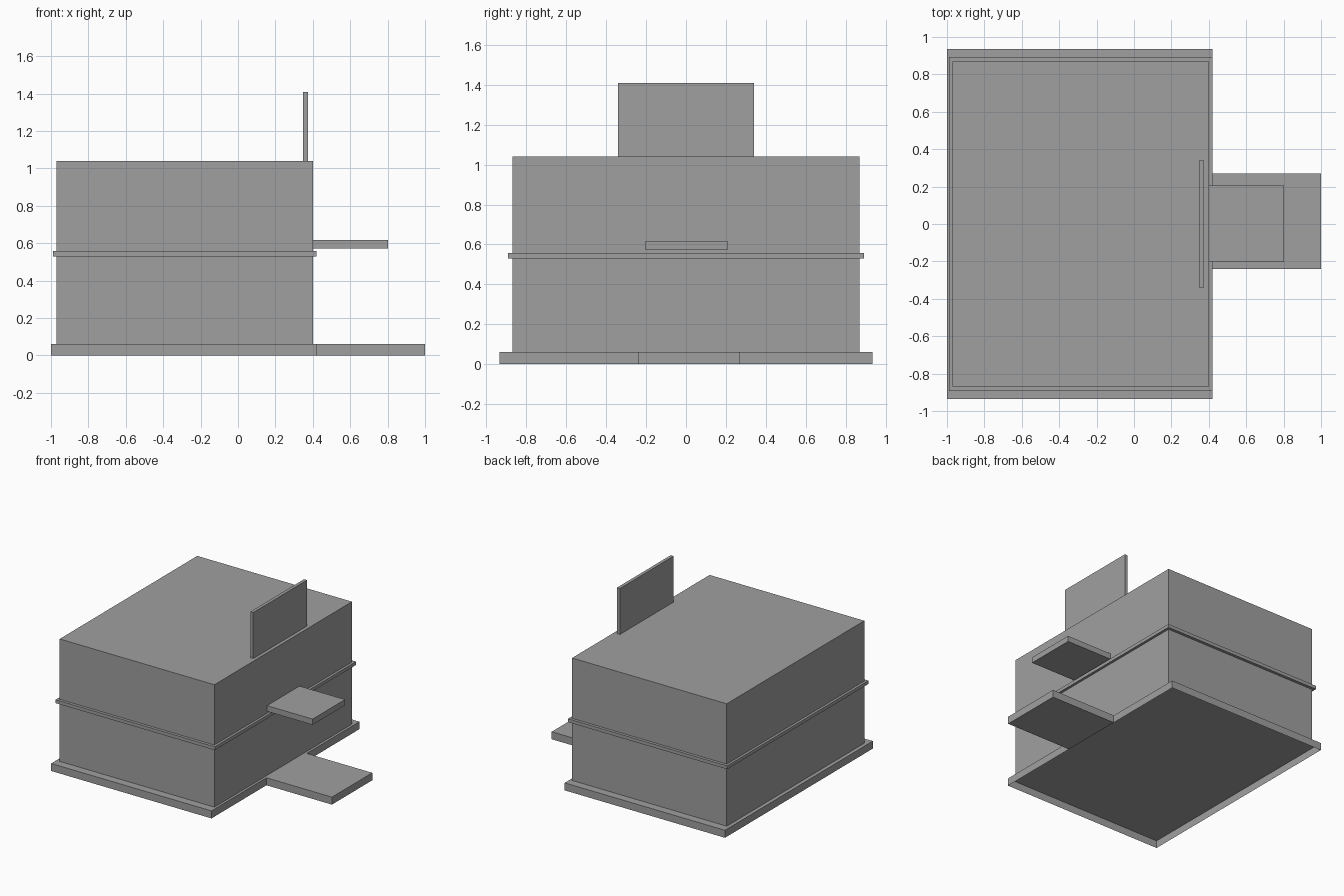
import bpy
import bmesh
from mathutils import Vector

default = bpy.data.objects.get("Cube")
if default:
    bpy.data.objects.remove(default, do_unlink=True)

grey = bpy.data.materials.new("plain grey")
grey.use_nodes = True
colour = (0.35, 0.35, 0.35, 1)
grey.diffuse_color = colour
grey.node_tree.nodes["Principled BSDF"].inputs["Base Color"].default_value = colour


def box(name, low, high, open_bottom=False):
    """Flat-faced box between two corners, optionally without its underside."""
    low, high = Vector(low), Vector(high)
    bm = bmesh.new()
    bmesh.ops.create_cube(bm, size=1)
    for v in bm.verts:
        v.co = (low + high) / 2 + v.co * (high - low)
    bm.normal_update()
    if open_bottom:
        under = [f for f in bm.faces if f.normal.z < -0.9]
        bmesh.ops.delete(bm, geom=under, context='FACES_ONLY')
    mesh = bpy.data.meshes.new(name)
    bm.to_mesh(mesh)
    bm.free()
    mesh.materials.append(grey)
    obj = bpy.data.objects.new(name, mesh)
    bpy.context.collection.objects.link(obj)
    return obj


# Hollow plinth and the building standing on it
box("plinth", (-1, -0.935, 0), (0.42, 0.935, 0.06), open_bottom=True)
box("building_body", (-0.97, -0.87, 0.06), (0.4, 0.87, 1.04), open_bottom=True)

# Thin ledge around the building between the floors
box("floor_band", (-0.99, -0.893, 0.53), (0.42, 0.893, 0.557))

# Entrance side: step, canopy and upright roof board
box("entrance_step", (0.42, -0.24, 0), (1, 0.27, 0.06))
box("entrance_canopy", (0.4, -0.203, 0.572), (0.803, 0.207, 0.618))
box("roof_board", (0.347, -0.34, 1.04), (0.373, 0.34, 1.408))
